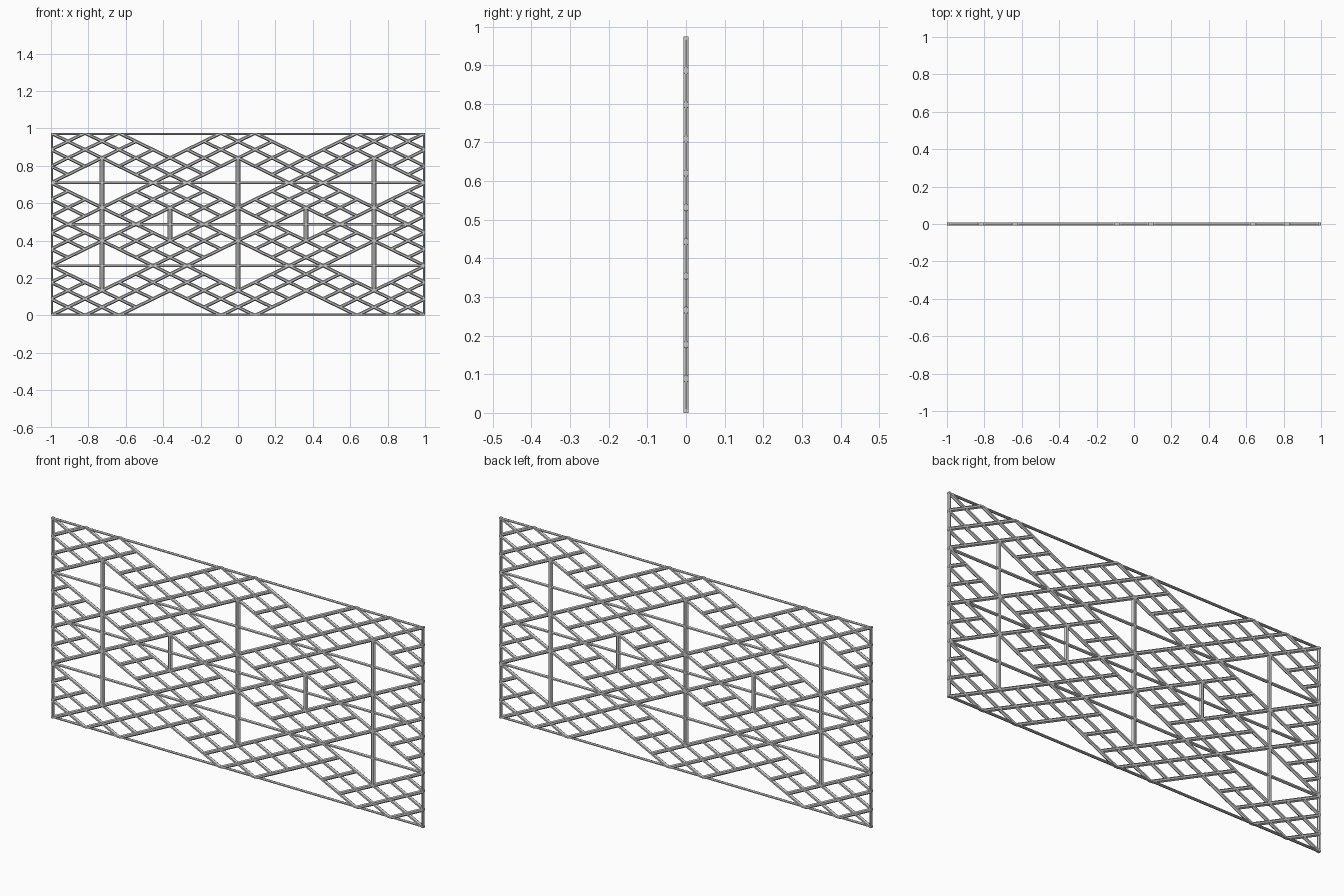
import bpy, bmesh
from mathutils import Vector

if "Cube" in bpy.data.objects:
    bpy.data.objects.remove(bpy.data.objects["Cube"])

N = 11                      # lattice cells per side
H = 0.975                   # panel height
DX, DZ = 2 / N, H / N
DEPTH = 0.007               # half depth of every bar


def point(i, j):
    return Vector((-1 + i * DX, 0, j * DZ))


def add_bar(bm, a, b, w, depth=DEPTH):
    """Hexagonal bar from a to b with half width w, flat face to front and back."""
    d = (b - a).normalized()
    side = Vector((-d.z, 0, d.x))
    prof = [(w, 0), (w * .45, depth), (-w * .45, depth),
            (-w, 0), (-w * .45, -depth), (w * .45, -depth)]
    rings = [[bm.verts.new(p + side * s + Vector((0, y, 0))) for s, y in prof]
             for p in (a, b)]
    for k in range(6):
        m = (k + 1) % 6
        bm.faces.new((rings[0][k], rings[0][m], rings[1][m], rings[1][k]))
    bm.faces.new(rings[0][::-1])
    bm.faces.new(rings[1])


def make(name, bars, w, depth=DEPTH):
    bm = bmesh.new()
    for a, b in bars:
        add_bar(bm, a, b, w, depth)
    # trim everything to the panel outline
    for co, no in (((-1, 0, 0), (-1, 0, 0)), ((1, 0, 0), (1, 0, 0)),
                   ((0, 0, 0), (0, 0, -1)), ((0, 0, H), (0, 0, 1))):
        bmesh.ops.bisect_plane(bm, geom=bm.verts[:] + bm.edges[:] + bm.faces[:],
                               plane_co=co, plane_no=no, clear_outer=True)
        bmesh.ops.holes_fill(bm, edges=[e for e in bm.edges if e.is_boundary], sides=0)
    bmesh.ops.recalc_face_normals(bm, faces=bm.faces[:])
    me = bpy.data.meshes.new(name)
    bm.to_mesh(me)
    bm.free()
    ob = bpy.data.objects.new(name, me)
    bpy.context.collection.objects.link(ob)
    return ob


# diamond openings: centre i, centre j, half size (in lattice units)
holes = [(i, j, 1.5) for i in (1.5, 5.5, 9.5) for j in (3, 8)]
holes += [(i, j, 1.5) for i in (3.5, 7.5) for j in (0, 11)]
holes += [(i, 5.5, 1) for i in (1.5, 3.5, 5.5, 7.5, 9.5)]


def is_open(i, j):
    return any(abs(i - a) + abs(j - b) < r - 0.01 for a, b, r in holes)


def diagonal_runs(sign):
    """Unbroken stretches of every 45-degree lattice line outside the openings."""
    runs = []
    for k in range(-N + 1, N):
        start = None
        i0, i1 = max(0, k), min(N, N + k)
        steps = int((i1 - i0) * 2)
        for s in range(steps + 1):
            i = i0 + s / 2
            j = i - k
            mi, mj = i + .25, j + .25
            if sign < 0:
                j, mj = N - j, N - mj
            solid = s < steps and not is_open(mi, mj)
            if solid and start is None:
                start = point(i, j)
            elif not solid and start is not None:
                runs.append((start, point(i, j)))
                start = None
    return runs


# diagonal lattice
make("rising_lattice_bars", diagonal_runs(1), 0.009)
make("falling_lattice_bars", diagonal_runs(-1), 0.009)

# vertical bars through the openings
verticals = [(point(i, 1.5), point(i, 9.5)) for i in (1.5, 5.5, 9.5)]
verticals += [(point(i, 4.5), point(i, 6.5)) for i in (3.5, 7.5)]
make("vertical_bars", verticals, 0.0125)

# horizontal bars
make("horizontal_bars", [(point(0, 3), point(N, 3)), (point(0, 8), point(N, 8)),
                         (point(.5, 5.5), point(10.5, 5.5))], 0.007)

# outer frame
make("frame_sides", [(Vector((x, 0, 0)), Vector((x, 0, H))) for x in (-.994, .994)], 0.006)
make("frame_rails", [(Vector((-1, 0, z)), Vector((1, 0, z))) for z in (.005, H - .005)], 0.005)
